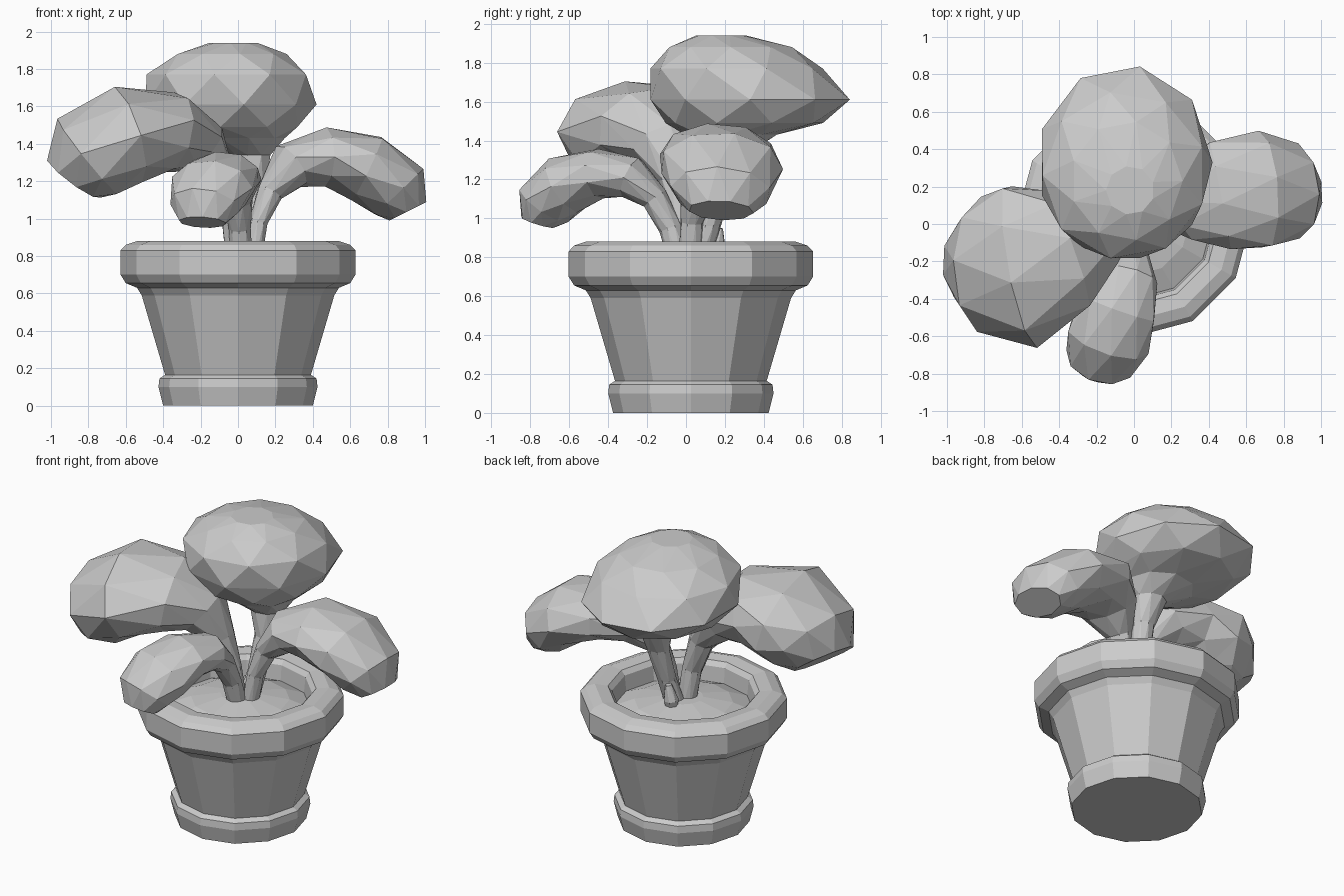
import bpy, bmesh, math
from mathutils import Vector

if "Cube" in bpy.data.objects:
    bpy.data.objects.remove(bpy.data.objects["Cube"], do_unlink=True)

clay = bpy.data.materials.new("pale grey clay")
clay.use_nodes = True
clay.diffuse_color = (0.6, 0.6, 0.6, 1)
clay.node_tree.nodes["Principled BSDF"].inputs["Base Color"].default_value = (0.6, 0.6, 0.6, 1)


def finish(name, bm):
    bmesh.ops.recalc_face_normals(bm, faces=bm.faces)
    mesh = bpy.data.meshes.new(name)
    bm.to_mesh(mesh)
    bm.free()
    mesh.materials.append(clay)
    obj = bpy.data.objects.new(name, mesh)
    bpy.context.collection.objects.link(obj)
    return obj


def lathe(name, profile, sides=12, centre_y=0.025):
    """Turn a (radius, height) profile into a faceted solid."""
    bm = bmesh.new()
    rings = []
    for r, z in profile:
        angles = [2 * math.pi * i / sides for i in range(sides)]
        rings.append([bm.verts.new((r * math.cos(a), centre_y + r * math.sin(a), z)) for a in angles])
    for a, b in zip(rings, rings[1:]):
        for i in range(sides):
            j = (i + 1) % sides
            bm.faces.new((a[i], a[j], b[j], b[i]))
    bm.faces.new(rings[0])
    bm.faces.new(rings[-1])
    return finish(name, bm)


def leaf(name, path, sides=9, level=False):
    """Sweep staggered elliptical rings along (x, y, z, half width, half thickness).
    Level rings stay horizontal, with width along x and thickness along y."""
    bm = bmesh.new()
    points = [Vector(p[:3]) for p in path]
    across = (points[-1] - points[0]).cross(Vector((0, 0, 1))).normalized()
    rings = []
    for k, p in enumerate(path):
        if level:
            side, up = Vector((1, 0, 0)), Vector((0, 1, 0))
        else:
            tangent = points[min(k + 1, len(path) - 1)] - points[max(k - 1, 0)]
            side = (across - tangent * across.dot(tangent) / tangent.length_squared).normalized()
            up = side.cross(tangent).normalized()
        ring = []
        for i in range(sides):
            a = 2 * math.pi * (i + 0.5 * (k % 2)) / sides
            ring.append(bm.verts.new(points[k] + side * p[3] * math.cos(a) + up * p[4] * math.sin(a)))
        rings.append(ring)
    # Triangulated bands follow the half-step stagger between rings
    for k, (a, b) in enumerate(zip(rings, rings[1:])):
        for i in range(sides):
            j = (i + 1) % sides
            if k % 2 == 0:
                bm.faces.new((a[i], a[j], b[i]))
                bm.faces.new((a[j], b[j], b[i]))
            else:
                bm.faces.new((a[i], b[j], b[i]))
                bm.faces.new((a[i], a[j], b[j]))
    bm.faces.new(rings[0])
    bm.faces.new(rings[-1])
    return finish(name, bm)


# Pot with foot band, tapered body, heavy rim and hollow top
lathe("pot", [
    (0.40, 0), (0.425, 0.10), (0.42, 0.145), (0.39, 0.165),
    (0.515, 0.59), (0.54, 0.63), (0.60, 0.655), (0.628, 0.70),
    (0.628, 0.83), (0.60, 0.86), (0.54, 0.88), (0.46, 0.87), (0.435, 0.84), (0.42, 0.70)])

# Mounded soil
lathe("soil", [(0.43, 0.68), (0.425, 0.74), (0.30, 0.79), (0.12, 0.82)])

# Leaves with their stems
leaf("left_leaf", [
    (0.07, 0.02, 0.74, 0.06, 0.05), (0.11, 0.03, 0.98, 0.06, 0.05),
    (0.17, 0.06, 1.14, 0.09, 0.07), (0.28, 0.10, 1.28, 0.20, 0.13),
    (0.46, 0.16, 1.33, 0.30, 0.16), (0.69, 0.18, 1.27, 0.32, 0.19),
    (0.86, 0.18, 1.14, 0.26, 0.18), (0.91, 0.18, 1.04, 0.17, 0.11)])
leaf("front_leaf", [
    (0.02, -0.02, 0.74, 0.06, 0.06), (0.01, -0.08, 0.95, 0.06, 0.06),
    (0.00, -0.16, 1.10, 0.08, 0.07), (-0.02, -0.28, 1.21, 0.15, 0.11),
    (-0.08, -0.45, 1.23, 0.21, 0.13), (-0.14, -0.62, 1.17, 0.23, 0.16),
    (-0.18, -0.73, 1.07, 0.19, 0.15), (-0.19, -0.76, 0.98, 0.13, 0.09)])
leaf("right_leaf", [
    (0.00, 0, 0.74, 0.06, 0.06), (-0.03, -0.02, 1.00, 0.06, 0.06),
    (-0.09, -0.04, 1.20, 0.10, 0.08), (-0.20, -0.07, 1.37, 0.21, 0.16),
    (-0.36, -0.14, 1.46, 0.34, 0.22), (-0.60, -0.22, 1.45, 0.45, 0.27),
    (-0.80, -0.22, 1.33, 0.37, 0.26), (-0.88, -0.20, 1.22, 0.23, 0.18)])

# Broad domed leaf, spreading from an upright stem
leaf("back_leaf", [
    (0.03, 0.05, 0.74, 0.07, 0.06), (0.06, 0.12, 0.96, 0.06, 0.06),
    (0.08, 0.18, 1.18, 0.07, 0.07), (0.07, 0.22, 1.34, 0.11, 0.11),
    (0.02, 0.23, 1.43, 0.23, 0.24), (-0.03, 0.30, 1.49, 0.37, 0.41),
    (-0.05, 0.33, 1.61, 0.47, 0.52), (-0.05, 0.26, 1.77, 0.44, 0.45),
    (-0.04, 0.23, 1.88, 0.30, 0.32), (-0.02, 0.18, 1.94, 0.13, 0.13)], level=True)

# Young sprout behind the stems
leaf("sprout", [
    (0.00, 0.14, 0.74, 0.03, 0.03), (0.00, 0.16, 0.85, 0.05, 0.045),
    (0.01, 0.17, 0.95, 0.02, 0.02)], sides=7)
